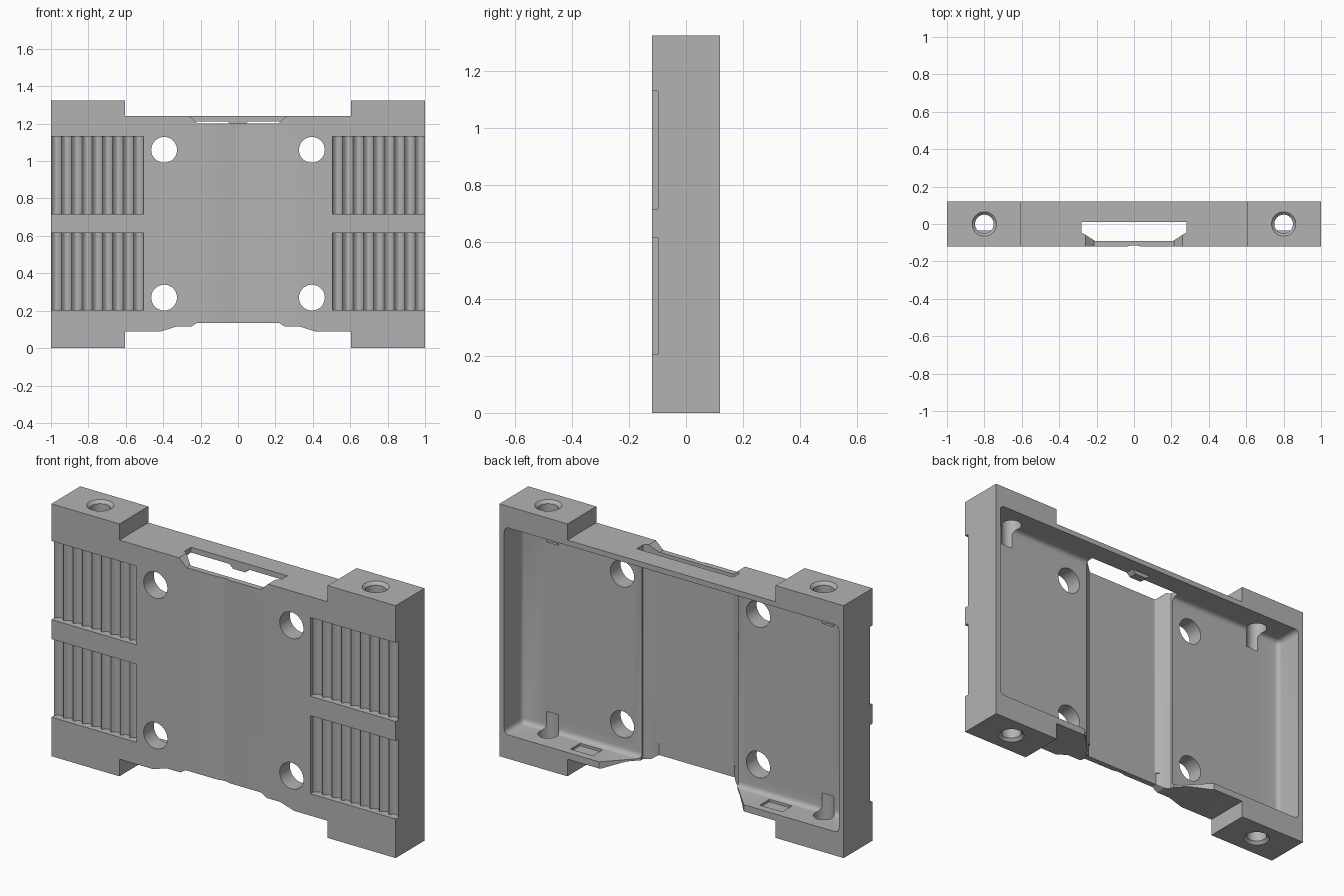
import bpy, bmesh, math
from mathutils import Matrix

cube = bpy.data.objects.get("Cube")
if cube:
    bpy.data.objects.remove(cube)

grey = bpy.data.materials.new("mid_grey")
grey.use_nodes = True
grey.diffuse_color = (0.45, 0.45, 0.45, 1)
grey.node_tree.nodes["Principled BSDF"].inputs["Base Color"].default_value = grey.diffuse_color


def make_object(name, bm):
    bmesh.ops.recalc_face_normals(bm, faces=bm.faces)
    mesh = bpy.data.meshes.new(name)
    bm.to_mesh(mesh)
    bm.free()
    mesh.materials.append(grey)
    obj = bpy.data.objects.new(name, mesh)
    bpy.context.collection.objects.link(obj)
    return obj


def prism(name, profile, axis, low, high):
    """Extrude a profile along y (profile in xz) or z (profile in xy)."""
    bm = bmesh.new()
    place = (lambda p, t: (p[0], t, p[1])) if axis == "y" else (lambda p, t: (p[0], p[1], t))
    face = bm.faces.new([bm.verts.new(place(p, low)) for p in profile])
    moved = bmesh.ops.extrude_face_region(bm, geom=[face])["geom"]
    shift = (0, high - low, 0) if axis == "y" else (0, 0, high - low)
    bmesh.ops.translate(bm, vec=shift, verts=[v for v in moved if isinstance(v, bmesh.types.BMVert)])
    return make_object(name, bm)


def mirrored(half):
    return half + [(-x, v) for x, v in reversed(half)]


def box_profile(x0, x1, v0, v1):
    return [(x0, v0), (x1, v0), (x1, v1), (x0, v1)]


def cylinder(name, r_low, r_high, low, high, x, other, axis="z"):
    bm = bmesh.new()
    bmesh.ops.create_cone(bm, cap_ends=True, segments=40, radius1=r_low, radius2=r_high, depth=high - low)
    mid = (low + high) / 2
    if axis == "y":
        matrix = Matrix.Translation((x, mid, other)) @ Matrix.Rotation(-math.pi / 2, 4, "X")
    else:
        matrix = Matrix.Translation((x, other, mid))
    bm.transform(matrix)
    return make_object(name, bm)


# Frame plate with four corner blocks and a stepped lower edge
front, back, height = -0.12, 0.12, 1.325
outline = mirrored([(0.22, 0.135), (0.25, 0.115), (0.33, 0.115), (0.41, 0.09), (0.605, 0.09),
                    (0.605, 0), (1, 0), (1, height), (0.605, height), (0.605, 1.24)])
body = prism("bracket_plate", outline, "y", front, back)


def cut(cutter):
    cutter.hide_render = True
    bpy.context.view_layer.objects.active = body
    mod = body.modifiers.new("cut", "BOOLEAN")
    mod.operation = "DIFFERENCE"
    mod.solver = "EXACT"
    mod.object = cutter
    bpy.ops.object.modifier_apply(modifier=mod.name)
    bpy.data.objects.remove(cutter)


# Rear pocket with rounded corners and floor
pocket = prism("pocket", box_profile(-0.972, 0.972, 0.125, 1.212), "y", -0.035, 0.3)
bm = bmesh.new()
bm.from_mesh(pocket.data)
rounded = [e for e in bm.edges if min(v.co.y for v in e.verts) < 0]
bmesh.ops.bevel(bm, geom=rounded, offset=0.025, segments=4, profile=0.5, affect="EDGES")
bm.to_mesh(pocket.data)
bm.free()
cut(pocket)

# Central channel, which opens as a slot through the top wall
cut(prism("channel", mirrored([(0.21, -0.09), (0.28, -0.045), (0.28, 0.01)]), "z", -0.1, 1.4))
# Flared opening in the bottom wall
cut(prism("bottom_opening", mirrored([(0.22, -0.09), (0.43, 0.13)]), "z", -0.2, 0.2))
# Lowered front lip at the slot
cut(prism("lip_notch", mirrored([(0.215, 1.2), (0.27, 1.25)]), "y", -0.2, -0.05))
# Shallow vertical groove on the front
cut(prism("front_groove", mirrored([(0.035, -0.13), (0.035, -0.12), (0.015, -0.114)]), "z", -0.1, 1.4))

# Fluted grip panels, two on each side
left_edge, pitch, steps = 0.505, 0.055, 8
flutes = [(left_edge + pitch * i / steps,
           -0.098 + 0.022 * abs(math.sin(math.pi * i / steps))) for i in range(steps * 10 + 1)]
panel = [(left_edge, -0.2)] + flutes + [(flutes[-1][0], -0.2)]
for side in (-1, 1):
    for low, high in ((0.205, 0.615), (0.717, 1.13)):
        cut(prism("grip_panel", [(side * x, y) for x, y in panel], "z", low, high))

for side in (-1, 1):
    # Through holes in the plate
    for z in (0.27, 1.06):
        cut(cylinder("plate_hole", 0.069, 0.069, -0.3, 0.1, side * 0.395, z, "y"))
    # Countersunk vertical screw holes in the corner blocks
    x = side * 0.8
    cut(cylinder("lower_screw_hole", 0.05, 0.05, -0.1, 0.22, x, 0))
    cut(cylinder("upper_screw_hole", 0.05, 0.05, 1.11, 1.5, x, 0))
    cut(cylinder("lower_countersink", 0.075, 0.05, -0.01, 0.015, x, 0))
    cut(cylinder("upper_countersink", 0.05, 0.075, height - 0.015, height + 0.01, x, 0))
    # Small recess in the lower shelf
    cut(prism("shelf_recess", box_profile(side * 0.55 - 0.065, side * 0.55 + 0.065, 0, 0.08), "z", 0.112, 0.2))

# Small tab under the top wall behind the slot
tab = prism("centre_tab", mirrored([(0.035, 1.192), (0.06, 1.215)]), "y", 0.01, 0.055)

for obj in (body, tab):
    bpy.ops.object.select_all(action="DESELECT")
    obj.select_set(True)
    bpy.context.view_layer.objects.active = obj
    bpy.ops.object.shade_smooth_by_angle(angle=math.radians(30))
